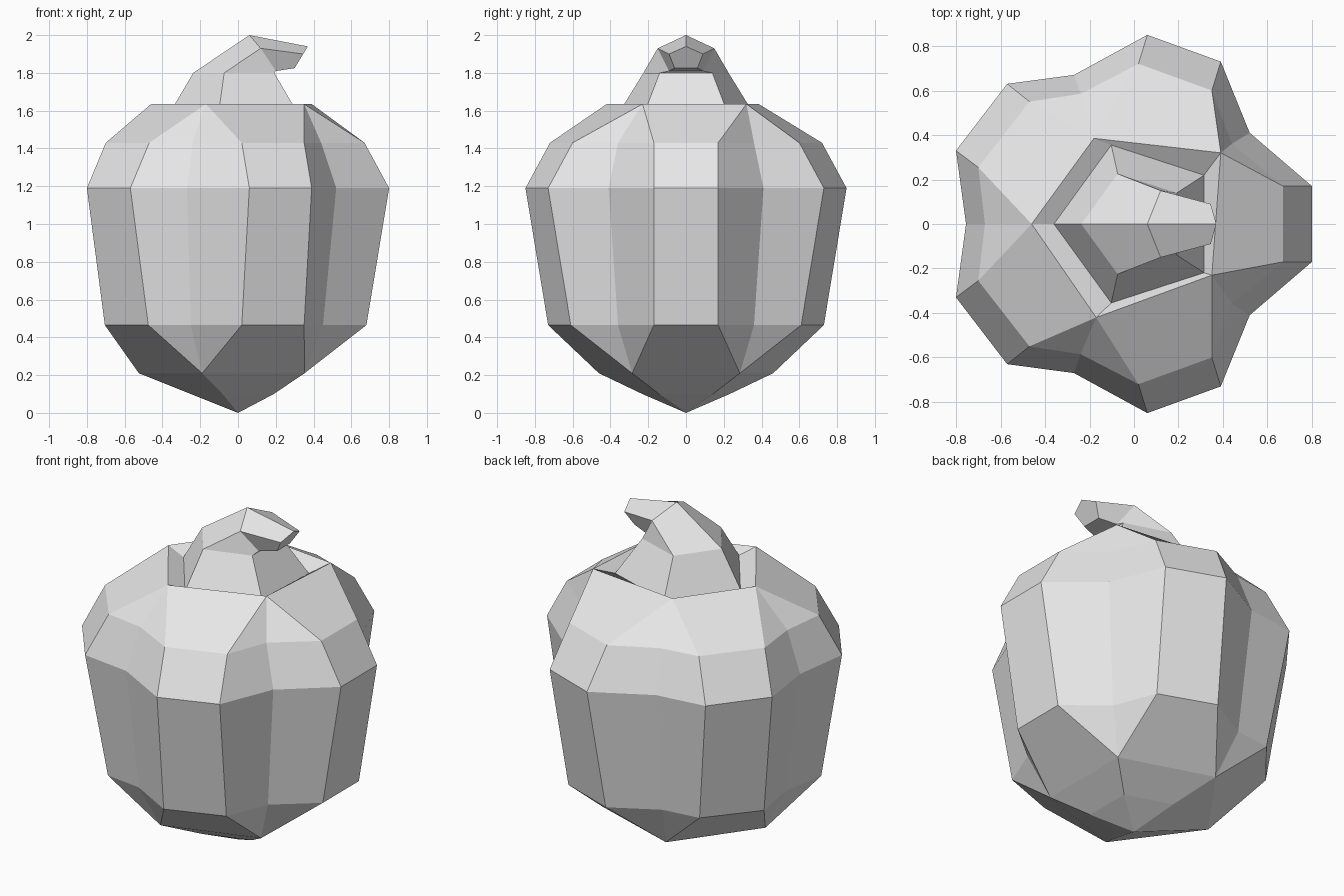
import bpy
import bmesh
from math import cos, sin, radians

cube = bpy.data.objects.get("Cube")
if cube:
    bpy.data.objects.remove(cube, do_unlink=True)

grey = bpy.data.materials.new("plain grey")
grey.use_nodes = True
grey.diffuse_color = (0.8, 0.8, 0.8, 1)
grey.node_tree.nodes["Principled BSDF"].inputs["Base Color"].default_value = (0.8, 0.8, 0.8, 1)


def mirrored(half):
    """Close a half outline (last point on the y = 0 line) by mirroring in y."""
    return half + [(x, -y) for x, y in reversed(half[:-1])]


def pentagon(radius, shift):
    """Five points lying on the groove directions."""
    angles = [radians(36 + 72 * k) for k in range(5)]
    return [(shift + radius * cos(a), radius * sin(a)) for a in angles]


def add_ring(bm, outline, z):
    return [bm.verts.new((x, y, z)) for x, y in outline]


def bridge(bm, low, high):
    n = len(low)
    for i in range(n):
        j = (i + 1) % n
        bm.faces.new((low[i], low[j], high[j], high[i]))


def gather_lobes(bm, ring, five):
    """Join a fifteen point lobed ring to a pentagon at its grooves."""
    n = len(ring)
    for k in range(5):
        end, groove, start, end2 = [ring[(3 * k + i) % n] for i in range(4)]
        bm.faces.new((end, groove, five[k]))
        bm.faces.new((groove, start, five[k]))
        bm.faces.new((start, end2, five[(k + 1) % 5], five[k]))


def finish(bm, name):
    bmesh.ops.recalc_face_normals(bm, faces=bm.faces)
    mesh = bpy.data.meshes.new(name)
    bm.to_mesh(mesh)
    bm.free()
    mesh.materials.append(grey)
    obj = bpy.data.objects.new(name, mesh)
    bpy.context.collection.objects.link(obj)
    return obj


# Ribbed body: lobed rings, gathered into pentagons at both ends
lower = mirrored([(.68, .17), (.45, .36), (.35, .61), (.02, .73),
                  (-.25, .58), (-.475, .55), (-.705, .27), (-.66, 0)])
widest = mirrored([(.8, .17), (.52, .41), (.39, .73), (.06, .85),
                   (-.27, .67), (-.57, .63), (-.8, .33), (-.755, 0)])
upper = mirrored([(.67, .17), (.44, .36), (.35, .6), (.02, .72),
                  (-.24, .585), (-.47, .55), (-.7, .255), (-.67, 0)])
rim = [(.39, .32), (-.18, .385), (-.46, 0), (-.17, -.42), (.35, -.23)]

bm = bmesh.new()
tip = bm.verts.new((0, 0, 0))
under = add_ring(bm, pentagon(.243, -.007), .1)
base = add_ring(bm, pentagon(.485, -.04), .21)
rings = [add_ring(bm, o, z) for o, z in ((lower, .465), (widest, 1.19), (upper, 1.43))]
top = add_ring(bm, rim, 1.635)
pocket = add_ring(bm, pentagon(.373, .013), 1.59)
for i in range(5):
    bm.faces.new((tip, under[(i + 1) % 5], under[i]))
bridge(bm, under, base)
gather_lobes(bm, rings[0], base)
bridge(bm, rings[0], rings[1])
bridge(bm, rings[1], rings[2])
gather_lobes(bm, rings[2], top)
bridge(bm, top, pocket)
bm.faces.new(pocket)
finish(bm, "body")

# Hooked stem: two level rings, then two tilted ones bending to the side
bm = bmesh.new()
sections = [add_ring(bm, pentagon(.373, .013), 1.59),
            add_ring(bm, pentagon(.237, 0), 1.8)]
bend = ((.2, .09, 1.81), (.12, .15, 1.93), (.06, 0, 2))
end = ((.3, .06, 1.825), (.345, .09, 1.9), (.37, 0, 1.94))
for a, b, c in (bend, end):
    points = [a, b, c] + [(x, -y, z) for x, y, z in (b, a)]
    sections.append([bm.verts.new(p) for p in points])
for low, high in zip(sections, sections[1:]):
    bridge(bm, low, high)
bm.faces.new(sections[-1])
finish(bm, "stem")
